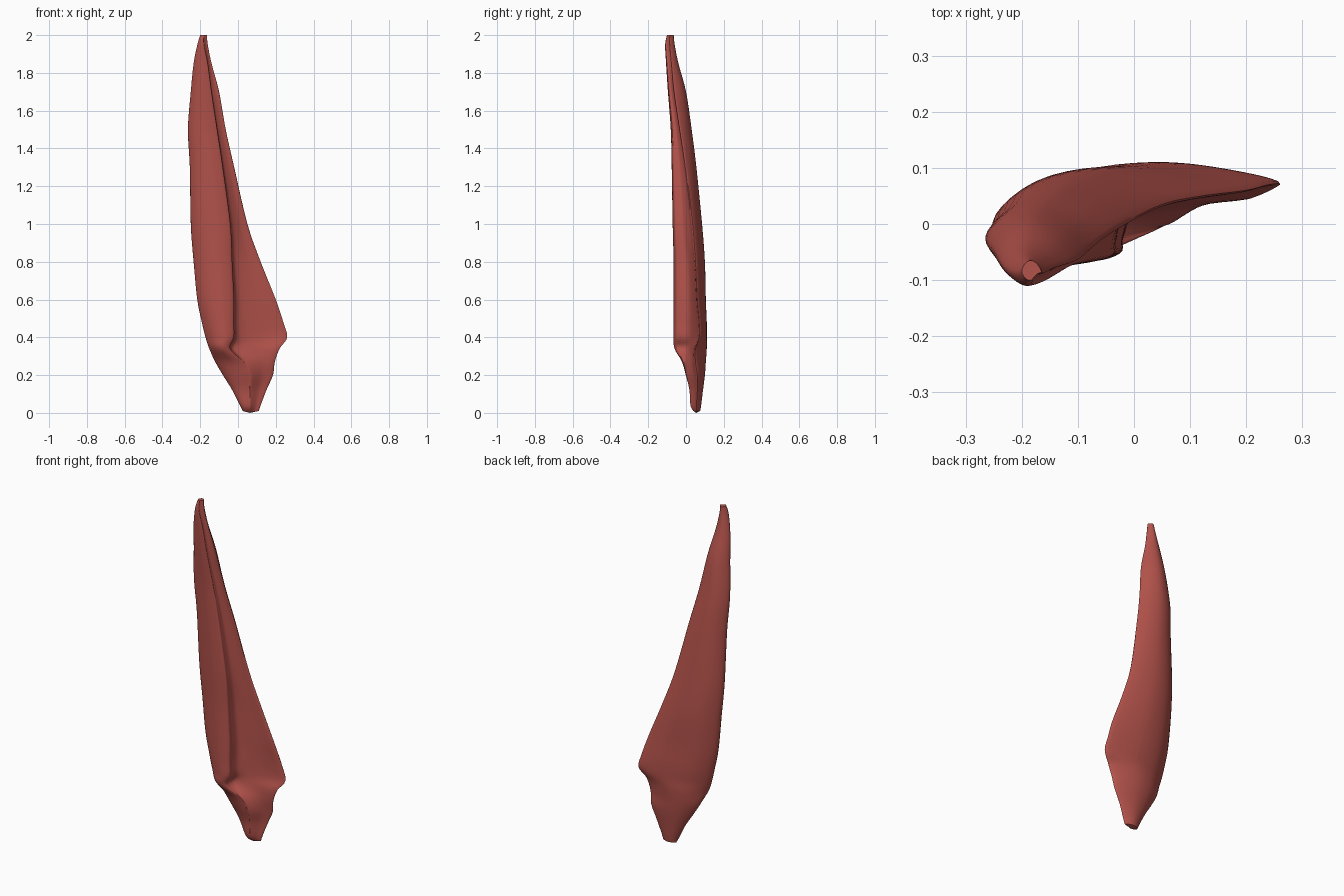
import bpy, bmesh, math
from mathutils import Vector

cube = bpy.data.objects.get("Cube")
if cube:
    bpy.data.objects.remove(cube)

STEPS_Z, STEPS_RING = 5, 5


def spline(a, b, c, d, t):
    """Catmull-Rom between b and c, for vectors."""
    return 0.5 * (2 * b + (c - a) * t + (2 * a - 5 * b + 4 * c - d) * t * t
                  + (3 * b - a - 3 * c + d) * t ** 3)


# Cross-sections in hundredths: height, left x, right x, fold x,
# front y, right edge y, back y, groove y
SECTIONS = [
    (1, 2.5, 11, 6, 4, 5.5, 7.5, 4),
    (4, 1, 12, 6, 2.5, 5.5, 8, 2.5),
    (12, -3, 15, 6, 2, 6, 9, 2),
    (20, -8, 18.5, 6, 0, 6, 10, 0.5),
    (27, -12, 19.5, 3, -2, 5, 10.5, 0),
    (34, -15, 22, -4, -6, 5, 11, 1),
    (40, -17, 26, -2, -6.5, 7, 11, 2),
    (48, -19, 24, -2, -6.5, 7, 11, 2),
    (60, -21.5, 20, -2, -6.5, 6, 10.5, 2),
    (80, -23.5, 12, -3, -6.5, 5, 10, 1),
    (100, -25, 5, -4, -7, 3.5, 8.5, -1),
    (130, -25.5, -2, -8, -7.5, 0, 5.5, -3),
    (150, -26.5, -6.5, -11, -8, -3, 3, -5),
    (170, -25, -10, -14, -9.5, -6, 0, -7.5),
    (185, -23.5, -14, -16, -10.5, -7.5, -4, -9),
    (195, -21.5, -16, -18, -11, -8.5, -6, -10),
    (200, -20, -16.5, -18, -10, -8.5, -6.5, -9.5),
]


def outline(section):
    """Control points of one section: thick fold, groove, thin blade, back."""
    z, left, right, fold, front, edge, back, groove = section
    lobe, width, depth = fold - left, right - left, back - front
    side = front + depth * 0.5
    points = [
        (left, side),
        (left + lobe * 0.2, front + depth * 0.17),
        (left + lobe * 0.6, front),
        (fold - lobe * 0.04, front + (groove - front) * 0.15),
        (fold, front + (groove - front) * 0.5),
        (fold + (right - fold) * 0.1, groove),
        (fold + (right - fold) * 0.55, groove + (edge - groove) * 0.65),
        (right, edge),
        (right - width * 0.2, edge + (back - edge) * 0.65),
        (left + width * 0.5, back),
        (left + width * 0.2, back - depth * 0.12),
    ]
    return [Vector((x, y, z)) / 100 for x, y in points]


# Smooth each outline, then smooth between the outlines
rings = []
for section in SECTIONS:
    pts = outline(section)
    n = len(pts)
    rings.append([spline(*(pts[(i + k) % n] for k in (-1, 0, 1, 2)), s / STEPS_RING)
                  for i in range(n) for s in range(STEPS_RING)])

last = len(rings) - 1
loft = []
for i in range(last):
    near = [rings[min(max(i + k, 0), last)] for k in (-1, 0, 1, 2)]
    for s in range(STEPS_Z):
        loft.append([spline(*col, s / STEPS_Z) for col in zip(*near)])
loft.append(rings[last])

# Skin the rings and close both tips
bm = bmesh.new()
grid = [[bm.verts.new(p) for p in ring] for ring in loft]
count = len(grid[0])
for low, high in zip(grid, grid[1:]):
    for j in range(count):
        k = (j + 1) % count
        bm.faces.new((low[j], low[k], high[k], high[j]))
for ring, drop in ((grid[0], -0.01), (grid[-1], 0.0)):
    middle = sum((v.co for v in ring), Vector()) / count
    tip = bm.verts.new(middle + Vector((0, 0, drop)))
    for j in range(count):
        bm.faces.new((ring[j], ring[(j + 1) % count], tip))
bmesh.ops.recalc_face_normals(bm, faces=bm.faces)
mesh = bpy.data.meshes.new("curved_blade")
bm.to_mesh(mesh)
bm.free()

blade = bpy.data.objects.new("curved_blade", mesh)
bpy.context.collection.objects.link(blade)

# Single muted red colour
red = bpy.data.materials.new("muted_red")
red.use_nodes = True
colour = (0.45, 0.085, 0.07, 1)
red.diffuse_color = colour
red.node_tree.nodes["Principled BSDF"].inputs["Base Color"].default_value = colour
mesh.materials.append(red)

bpy.ops.object.select_all(action="DESELECT")
blade.select_set(True)
bpy.context.view_layer.objects.active = blade
bpy.ops.object.shade_smooth_by_angle(angle=math.radians(50))
